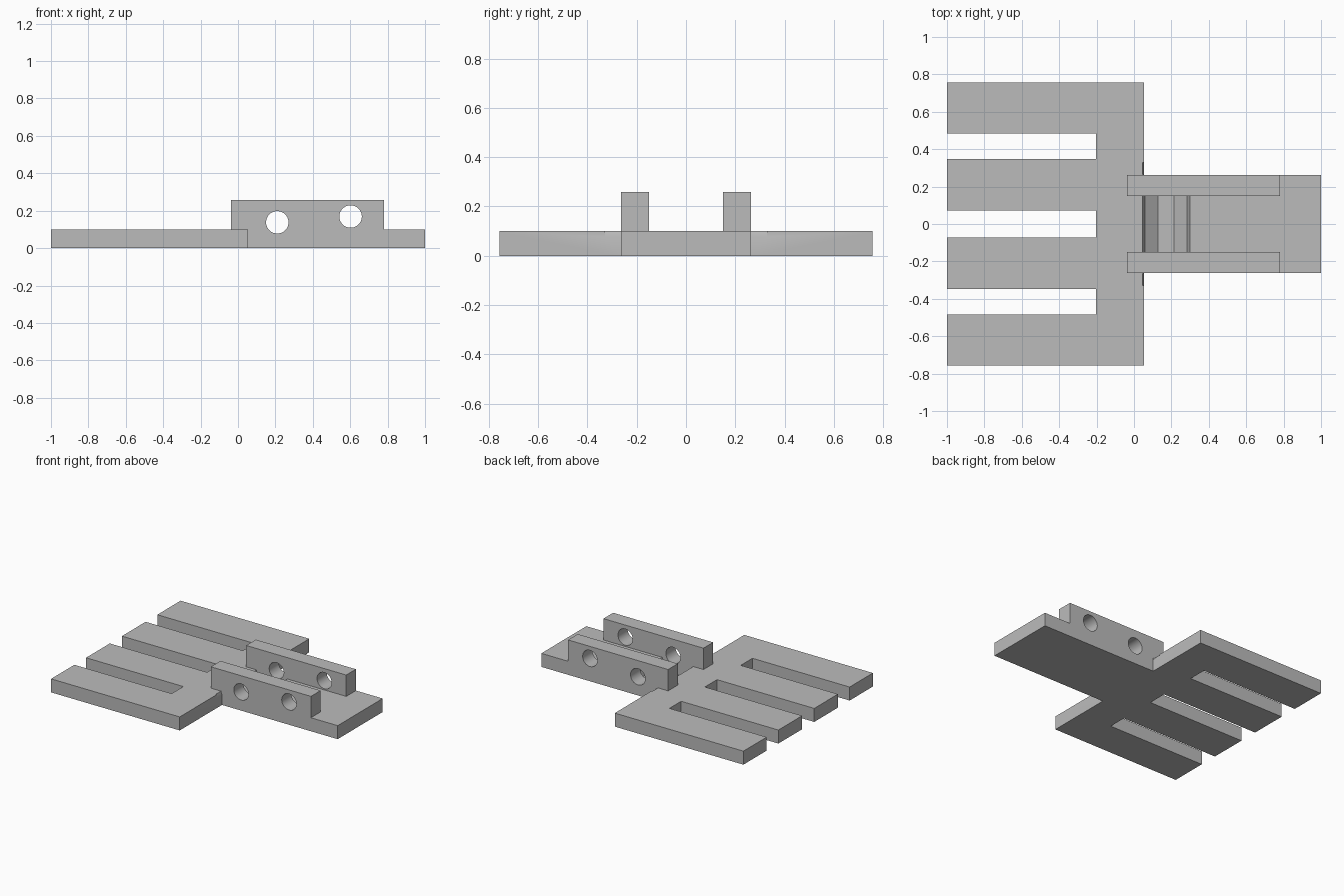
import bpy, bmesh, math
from mathutils import Vector

old = bpy.data.objects.get("Cube")
if old:
    bpy.data.objects.remove(old, do_unlink=True)

GREY = (0.5, 0.5, 0.5, 1)
mat = bpy.data.materials.new("plain grey")
mat.use_nodes = True
mat.diffuse_color = GREY
mat.node_tree.nodes["Principled BSDF"].inputs["Base Color"].default_value = GREY

THICK = 0.1          # plate thickness
HANDLE = 0.263       # half width of the handle
INNER = 0.15         # inner face of the walls


def prism(name, points, vec):
    """Extrude a flat outline along vec."""
    bm = bmesh.new()
    face = bm.faces.new([bm.verts.new(p) for p in points])
    ext = bmesh.ops.extrude_face_region(bm, geom=[face])
    verts = [v for v in ext["geom"] if isinstance(v, bmesh.types.BMVert)]
    bmesh.ops.translate(bm, verts=verts, vec=Vector(vec))
    bmesh.ops.recalc_face_normals(bm, faces=bm.faces)
    mesh = bpy.data.meshes.new(name)
    bm.to_mesh(mesh)
    bm.free()
    mesh.materials.append(mat)
    obj = bpy.data.objects.new(name, mesh)
    bpy.context.collection.objects.link(obj)
    return obj


def cylinder(name, x, z, radius, sides, y0, y1):
    """Many-sided bar along y with a flat side at the bottom."""
    pts = []
    for i in range(sides):
        a = math.tau * (i + 0.5) / sides - math.pi / 2
        pts.append((x + radius * math.cos(a), y0, z + radius * math.sin(a)))
    return prism(name, pts, (0, y1 - y0, 0))


def cut(obj, cutters):
    for c in cutters:
        mod = obj.modifiers.new("cut", "BOOLEAN")
        mod.operation = "DIFFERENCE"
        mod.solver = "EXACT"
        mod.object = c
        bpy.context.view_layer.objects.active = obj
        bpy.ops.object.modifier_apply(modifier=mod.name)


# Forked plate and handle in one outline, walked from +y to -y
half = [(1, HANDLE), (0.053, HANDLE), (0.053, 0.757), (-1, 0.757),
        (-1, 0.485), (-0.204, 0.485), (-0.204, 0.348), (-1, 0.348),
        (-1, 0.071), (-0.204, 0.071)]
outline = half + [(x, -y) for x, y in reversed(half)]
plate = prism("forked_plate", [(x, y, 0) for x, y in outline], (0, 0, THICK))

# Ten-sided trough between the walls, with small nicks outside them
spans = [(-INNER, INNER), (HANDLE + 0.001, 0.328), (-0.328, -HANDLE - 0.001)]
troughs = [cylinder("trough_cutter", 0.172, 0.138, 0.139, 10, *s) for s in spans]

# Axle and pin holes through both walls
holes = [cylinder("hole_cutter", x, z, 0.06, 48, -0.4, 0.4)
         for x, z in [(0.21, 0.138), (0.602, 0.169)]]
cut(plate, troughs + holes[:1])

# Two upright walls
parts = [plate]
for name, y in (("left_wall", INNER), ("right_wall", -HANDLE)):
    rect = [(-0.038, y, THICK), (0.781, y, THICK),
            (0.781, y, 0.258), (-0.038, y, 0.258)]
    wall = prism(name, rect, (0, HANDLE - INNER, 0))
    cut(wall, holes)
    parts.append(wall)

for c in troughs + holes:
    bpy.data.objects.remove(c, do_unlink=True)

# Smooth the round holes, keep all other edges sharp
for obj in parts:
    bpy.ops.object.select_all(action="DESELECT")
    obj.select_set(True)
    bpy.context.view_layer.objects.active = obj
    bpy.ops.object.shade_smooth_by_angle(angle=math.radians(20))
